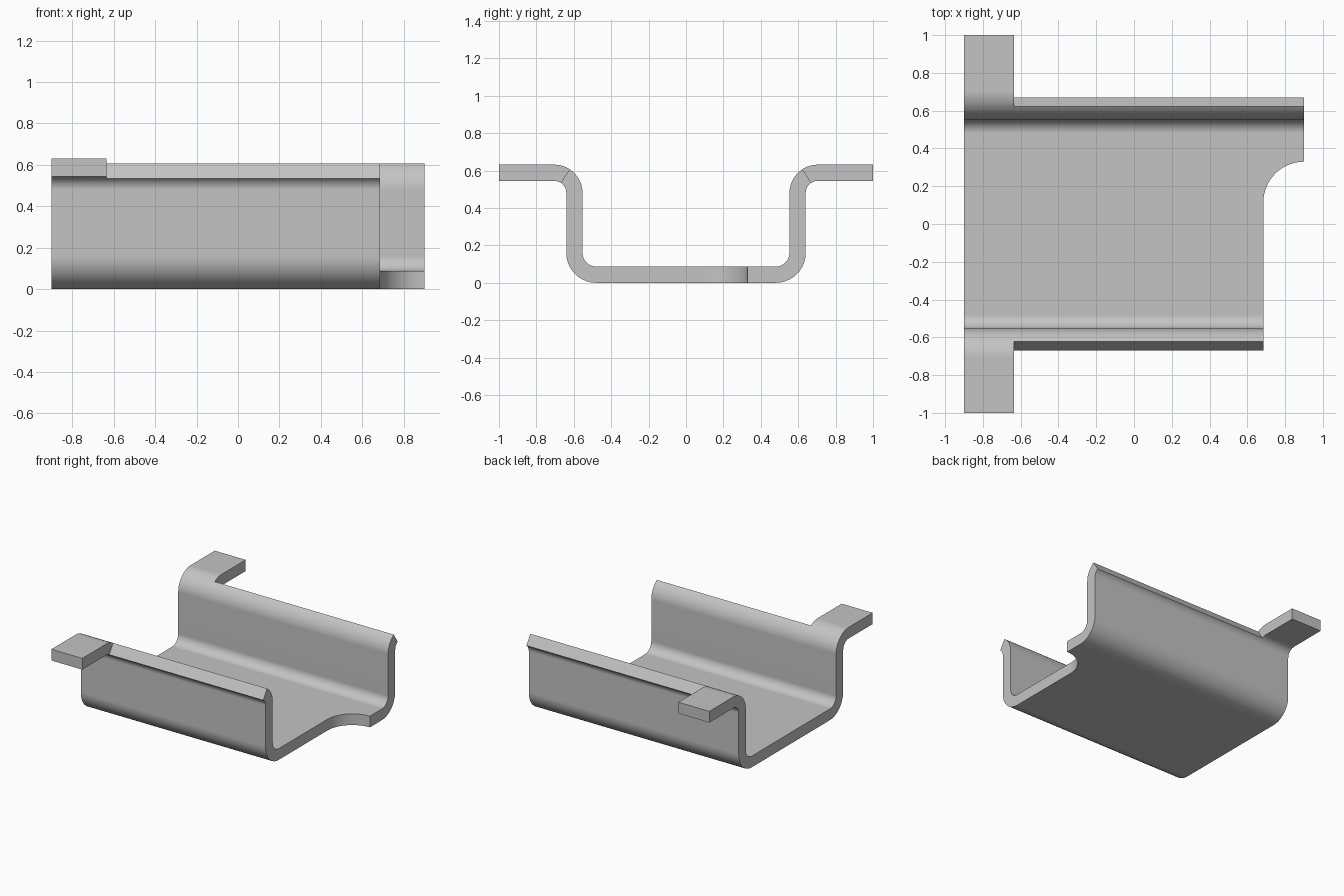
import bpy, bmesh
from math import sin, cos, radians, sqrt

cube = bpy.data.objects.get("Cube")
if cube:
    bpy.data.objects.remove(cube, do_unlink=True)

X_BACK, X_TAB, X_SHORT, X_LONG = -0.9, -0.635, 0.685, 0.9
NOTCH_Y, NOTCH_R = 0.115, 0.215
THICK = 0.087


def bend(cy, cz, r_outside, r_inside, start, end, steps):
    """Pairs of (outside, inside) section points around a bend centre."""
    pairs = []
    for i in range(steps + 1):
        a = radians(start + (end - start) * i / steps)
        pairs.append([(cy + r * cos(a), cz + r * sin(a)) for r in (r_outside, r_inside)])
    return pairs


# Half section: floor bend, wall, lip bend, flange
lip_r = 0.065
half = bend(0.48, 0.16, 0.16, 0.16 - THICK, -90, 0, 10)
half += bend(0.705, 0.48, lip_r, lip_r + THICK, 180, 123, 7)
lip_count = len(half)
half += bend(0.705, 0.48, lip_r, lip_r + THICK, 123, 90, 4)[1:]
half.append([(1.0, 0.48 + lip_r), (1.0, 0.48 + lip_r + THICK)])

# Floor stations follow the curved notch
floor = []
for i in range(17):
    y = NOTCH_Y + NOTCH_R * sin(radians(90 * i / 16))
    floor.append([(y, 0.0), (y, THICK)])
mirrored = [[(-y, z) for y, z in pair] for pair in reversed(half)]
section = mirrored + floor + half
low = len(half) - lip_count
high = len(section) - 1 - low


def front_end(y):
    """Where the channel stops along its length."""
    if y <= NOTCH_Y:
        return X_SHORT
    if y >= NOTCH_Y + NOTCH_R:
        return X_LONG
    return X_LONG - sqrt(max(0.0, NOTCH_R ** 2 - (y - NOTCH_Y) ** 2))


# Gather the outer skin; a face shared by two cells cancels out
skin = {}
for i in range(len(section) - 1):
    for col in (0, 1):
        if col == 1 and not low <= i < high:
            continue
        a, b, c, d = [[(i + s, side, col + k) for s, side in ((0, 0), (1, 0), (1, 1), (0, 1))]
                      for k in (0, 1)], None, None, None
        near, far = a
        quads = [near, far]
        for k in range(4):
            n = (k + 1) % 4
            quads.append([near[k], near[n], far[n], far[k]])
        for q in quads:
            key = frozenset(q)
            if key in skin:
                del skin[key]
            else:
                skin[key] = q

# Folded sheet bracket
bm = bmesh.new()
verts = {}


def vert(key):
    if key not in verts:
        station, side, col = key
        y, z = section[station][side]
        x = (X_BACK, X_TAB, front_end(y))[col]
        verts[key] = bm.verts.new((x, y, z))
    return verts[key]


for quad in skin.values():
    bm.faces.new([vert(k) for k in quad])
bmesh.ops.recalc_face_normals(bm, faces=bm.faces[:])
mesh = bpy.data.meshes.new("folded_bracket")
bm.to_mesh(mesh)
bm.free()
bracket = bpy.data.objects.new("folded_bracket", mesh)
bpy.context.collection.objects.link(bracket)

# Plain grey metal
grey = (0.55, 0.55, 0.55, 1.0)
mat = bpy.data.materials.new("light_grey")
mat.use_nodes = True
mat.diffuse_color = grey
mat.node_tree.nodes["Principled BSDF"].inputs["Base Color"].default_value = grey
mesh.materials.append(mat)

# Smooth bends, crisp sheet edges
bpy.ops.object.select_all(action='DESELECT')
bracket.select_set(True)
bpy.context.view_layer.objects.active = bracket
bpy.ops.object.shade_smooth_by_angle(angle=radians(30))
weighted = bracket.modifiers.new("even_shading", 'WEIGHTED_NORMAL')
weighted.keep_sharp = True
